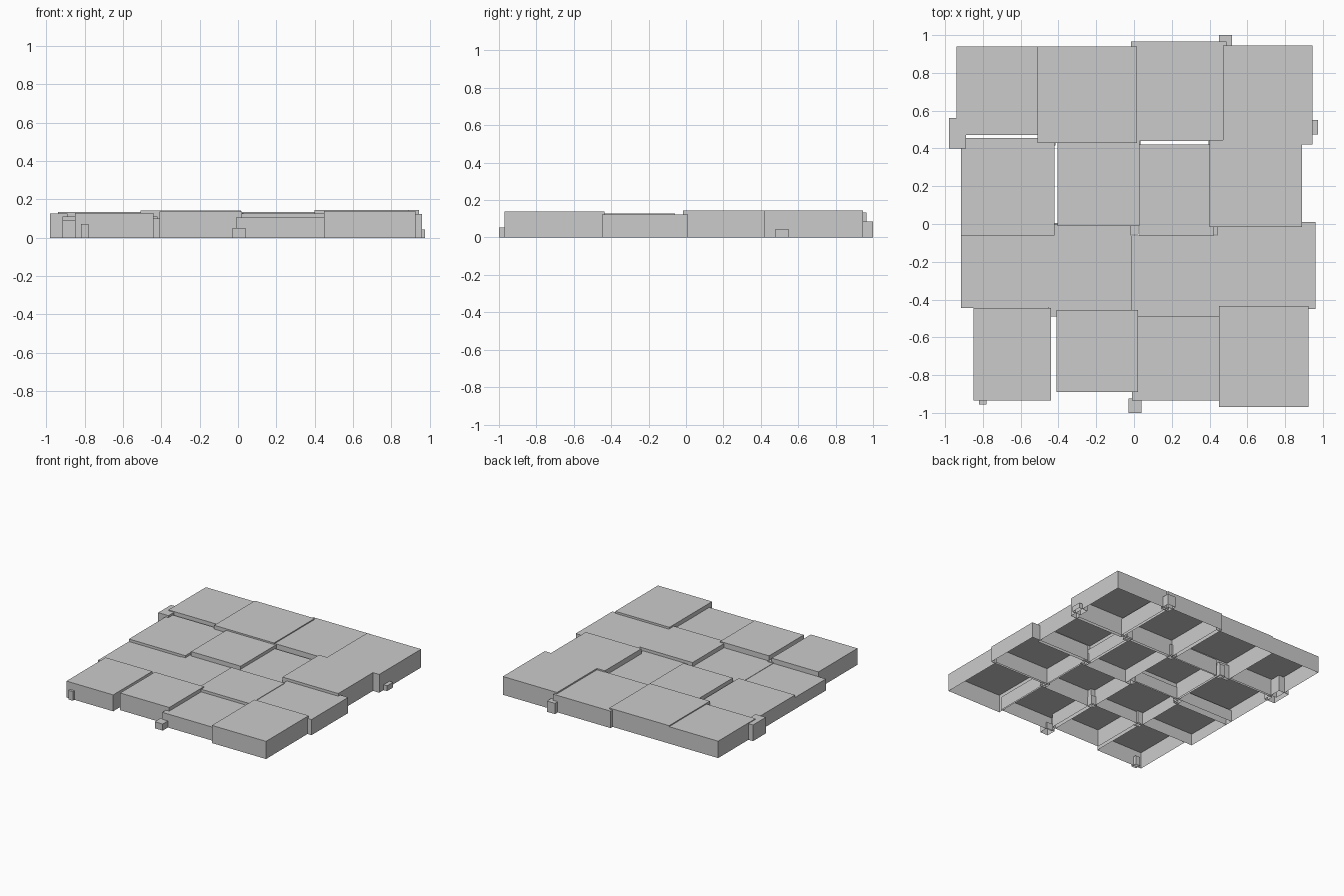
import bpy


def stone(name, x0, x1, y0, y1, h):
    """Block with a flat top and four sides, open underneath."""
    v = [(x, y, z) for z in (0, h) for x, y in ((x0, y0), (x1, y0), (x1, y1), (x0, y1))]
    f = [(4, 5, 6, 7)] + [(i, (i + 1) % 4, (i + 1) % 4 + 4, i + 4) for i in range(4)]
    mesh = bpy.data.meshes.new(name)
    mesh.from_pydata(v, [], f)
    bpy.context.collection.objects.link(bpy.data.objects.new(name, mesh))


# Large paving stones, back row to front row: x0, x1, y0, y1, height
paving = [
    (-.94, -.51, .47, .94, .134), (-.51, .015, .43, .94, .142),
    (-.015, .49, .44, .965, .134), (.47, .945, .42, .945, .145),
    (-.915, -.42, -.06, .455, .112), (-.405, .03, -.01, .44, .13),
    (.03, .42, -.06, .42, .105), (.40, .89, -.015, .445, .145),
    (-.915, -.45, -.445, .0, .092), (-.455, -.015, -.455, .0, .095),
    (-.015, .45, -.49, -.06, .128), (.44, .96, -.45, .01, .124),
    (-.85, -.44, -.935, -.445, .13), (-.41, .02, -.89, -.455, .136),
    (-.01, .46, -.935, -.49, .107), (.45, .925, -.97, -.435, .14),
]
for i, s in enumerate(paving):
    stone(f"paving_stone_{i // 4 + 1}_{i % 4 + 1}", *s)

# Small pebbles poking out around the edge
edge = [
    (-.98, -.89, .40, .56, .128), (.90, .975, .475, .55, .042),
    (.45, .52, .92, 1.0, .085), (-.82, -.78, -.955, -.91, .072),
    (-.03, .04, -1.0, -.925, .052),
]
for i, s in enumerate(edge):
    stone(f"edge_pebble_{i + 1}", *s)

# Small pebbles filling the joints between the large stones
joints = [(-.43, -.465, .10), (0, -.47, .07), (.45, -.46, .07),
          (-.43, -.02, .07), (0, -.03, .07), (.43, -.03, .07),
          (-.44, .44, .09), (.01, .43, .09), (.42, .43, .08)]
for i, (x, y, h) in enumerate(joints):
    stone(f"joint_pebble_{i + 1}", x - .025, x + .025, y - .025, y + .025, h)
